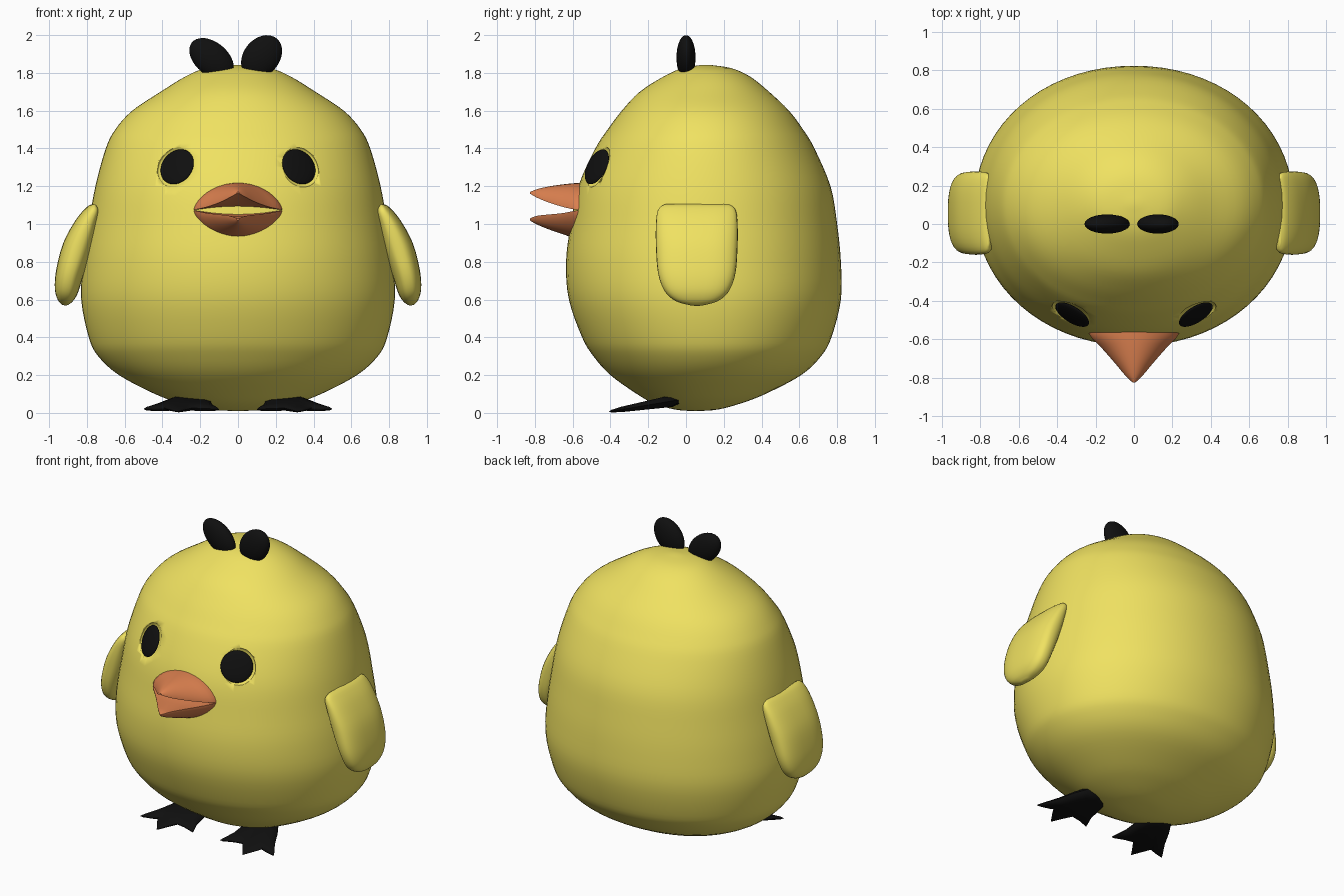
import bpy, bmesh, math
from mathutils import Vector, Matrix

if "Cube" in bpy.data.objects:
    bpy.data.objects.remove(bpy.data.objects["Cube"])


def material(name, rgb):
    m = bpy.data.materials.new(name)
    m.diffuse_color = (*rgb, 1)
    m.use_nodes = True
    m.node_tree.nodes["Principled BSDF"].inputs["Base Color"].default_value = m.diffuse_color
    return m


YELLOW = material("yellow", (0.87, 0.76, 0.12))
ORANGE = material("orange", (0.72, 0.22, 0.08))
BLACK = material("black", (0.005, 0.005, 0.005))


def finish(name, bm, mat, angle=40):
    """Turn a bmesh into a smooth-shaded object."""
    bmesh.ops.recalc_face_normals(bm, faces=bm.faces)
    me = bpy.data.meshes.new(name)
    bm.to_mesh(me)
    bm.free()
    ob = bpy.data.objects.new(name, me)
    bpy.context.collection.objects.link(ob)
    me.materials.append(mat)
    bpy.ops.object.select_all(action='DESELECT')
    ob.select_set(True)
    bpy.context.view_layer.objects.active = ob
    bpy.ops.object.shade_smooth_by_angle(angle=math.radians(angle))
    return ob


def loft(name, rings, mat, angle=40):
    """Skin a list of closed rings and cap both ends."""
    bm = bmesh.new()
    rows = [[bm.verts.new(p) for p in r] for r in rings]
    n = len(rows[0])
    for a, b in zip(rows, rows[1:]):
        for i in range(n):
            j = (i + 1) % n
            bm.faces.new((a[i], a[j], b[j], b[i]))
    bm.faces.new(rows[0])
    bm.faces.new(rows[-1])
    return finish(name, bm, mat, angle)


def smooth(rows, steps):
    """Catmull-Rom interpolation between table rows."""
    out = []
    for i in range(len(rows) - 1):
        p0, p1 = rows[max(i - 1, 0)], rows[i]
        p2, p3 = rows[i + 1], rows[min(i + 2, len(rows) - 1)]
        for k in range(steps):
            t = k / steps
            out.append([b + 0.5 * t * (c - a + t * (2 * a - 5 * b + 4 * c - d + t * (3 * (b - c) + d - a)))
                        for a, b, c, d in zip(p0, p1, p2, p3)])
    return out + [list(rows[-1])]


def circle(n, power=2.0):
    """Unit superellipse points."""
    pts = []
    for i in range(n):
        a = 2 * math.pi * i / n
        c, s = math.cos(a), math.sin(a)
        pts.append((math.copysign(abs(c) ** (2 / power), c), math.copysign(abs(s) ** (2 / power), s)))
    return pts


def ellipsoid(name, centre, radii, rot, mat):
    bm = bmesh.new()
    bmesh.ops.create_uvsphere(bm, u_segments=40, v_segments=20, radius=1)
    m = Matrix.Translation(centre) @ rot.to_4x4() @ Matrix.Diagonal((*radii, 1))
    bmesh.ops.transform(bm, matrix=m, verts=bm.verts)
    return finish(name, bm, mat, 60)


# Body: height, half width, front y, back y
profile = [(0.010, 0.02, 0.03, 0.07), (0.018, 0.15, -0.06, 0.17), (0.05, 0.30, -0.17, 0.29),
           (0.10, 0.44, -0.26, 0.42), (0.20, 0.63, -0.40, 0.61), (0.30, 0.74, -0.49, 0.715),
           (0.40, 0.79, -0.55, 0.77), (0.60, 0.83, -0.62, 0.82), (0.80, 0.82, -0.635, 0.82),
           (1.00, 0.79, -0.61, 0.80), (1.20, 0.755, -0.57, 0.765), (1.40, 0.70, -0.48, 0.68),
           (1.50, 0.65, -0.415, 0.62), (1.60, 0.56, -0.34, 0.545), (1.70, 0.41, -0.245, 0.44),
           (1.78, 0.28, -0.12, 0.34), (1.825, 0.17, -0.02, 0.24), (1.843, 0.02, 0.09, 0.12)]
rings = [[(w * c, (f + b) / 2 + (b - f) / 2 * s, z) for c, s in circle(72, 2.06)]
         for z, w, f, b in smooth(profile, 4)]
body = loft("body", rings, YELLOW)

# Eyes set into shallow sockets
for s, side in ((1, "right"), (-1, "left")):
    rot = Vector((s * 0.62, -1, 0.5)).to_track_quat('Z', 'Y').to_matrix()
    at = Vector((s * 0.322, -0.472, 1.303))
    ellipsoid(side + "_eye", at, (0.1, 0.1, 0.018), rot, BLACK)
    cutter = ellipsoid(side + "_socket_cutter", at, (0.117, 0.117, 0.035), rot, YELLOW)
    cutter.hide_render = True
    cutter.hide_set(True)
    cut = body.modifiers.new(side + "_socket", 'BOOLEAN')
    cut.operation = 'DIFFERENCE'
    cut.solver = 'EXACT'
    cut.object = cutter

# Wings: inner x, z, outer x, z, half depth
wing = [(0.75, 1.10, 0.765, 1.107, 0.17), (0.725, 1.06, 0.80, 1.09, 0.205),
        (0.74, 0.98, 0.86, 1.02, 0.216), (0.77, 0.86, 0.925, 0.90, 0.216),
        (0.82, 0.72, 0.962, 0.76, 0.205), (0.85, 0.63, 0.97, 0.66, 0.17),
        (0.88, 0.585, 0.955, 0.60, 0.11), (0.91, 0.567, 0.93, 0.572, 0.03)]
for s, side in ((1, "right"), (-1, "left")):
    rings = [[(s * ((xi + xo) + (xo - xi) * c) / 2, 0.057 + h * d, ((zi + zo) + (zo - zi) * c) / 2)
              for c, d in circle(36, 2.6)] for xi, zi, xo, zo, h in smooth(wing, 4)]
    loft(side + "_wing", rings, YELLOW, 60)


# Beak halves: y, half width, mouth edge z, outer z
def beak(name, rows):
    rings = []
    for y, w, e, o in smooth(rows, 3):
        arc = [math.pi * i / 20 for i in range(21)]
        outer = [(w * math.cos(a), y, e + (o - e) * max(math.sin(a), 0) ** 1.3) for a in arc]
        inner = [(w * x, y, e + (o - e) * 0.12 * (1 - x * x)) for x in (-0.6, -0.3, 0, 0.3, 0.6)]
        rings.append(outer + inner)
    loft(name, rings, ORANGE, 35)


beak("upper_beak", [(-0.50, 0.23, 1.075, 1.22), (-0.575, 0.233, 1.075, 1.217), (-0.65, 0.165, 1.09, 1.21),
                    (-0.73, 0.095, 1.115, 1.198), (-0.79, 0.045, 1.14, 1.184), (-0.825, 0.008, 1.16, 1.17)])
beak("lower_beak", [(-0.50, 0.23, 1.075, 0.915), (-0.575, 0.233, 1.072, 0.922), (-0.65, 0.165, 1.058, 0.945),
                    (-0.73, 0.095, 1.05, 0.973), (-0.79, 0.045, 1.043, 0.998), (-0.825, 0.008, 1.03, 1.018)])

# Tuft: two flattened lobes on the head
for name, x, z, long, short, tilt in (("right_tuft", 0.125, 1.886, 0.125, 0.095, 50),
                                      ("left_tuft", -0.14, 1.875, 0.135, 0.087, 140)):
    rot = Matrix.Rotation(-math.radians(tilt), 3, 'Y')
    ellipsoid(name, (x, 0.0, z), (long, 0.05, short), rot, BLACK)

# Feet: three-toed outline, thin at the toes and thick at the heel
outline = [(0.16, -0.05), (0.24, -0.02), (0.33, -0.04), (0.38, -0.12), (0.43, -0.22), (0.50, -0.33),
           (0.43, -0.315), (0.39, -0.30), (0.36, -0.35), (0.32, -0.41), (0.28, -0.35), (0.245, -0.30),
           (0.18, -0.31), (0.10, -0.335), (0.13, -0.25), (0.14, -0.14)]
for s, side in ((1, "right"), (-1, "left")):
    rings = []
    for scale, lift in ((0.7, -0.5), (0.93, -0.3), (1.0, 0.0), (0.93, 0.3), (0.7, 0.5)):
        ring = []
        for x, y in outline:
            px, py = 0.27 + (x - 0.27) * scale, -0.19 + (y + 0.19) * scale
            t = (py + 0.41) / 0.39
            ring.append((s * px, py, 0.007 + 0.065 * t + lift * (0.02 + 0.05 * t)))
        rings.append(ring)
    loft(side + "_foot", rings, BLACK, 50)
